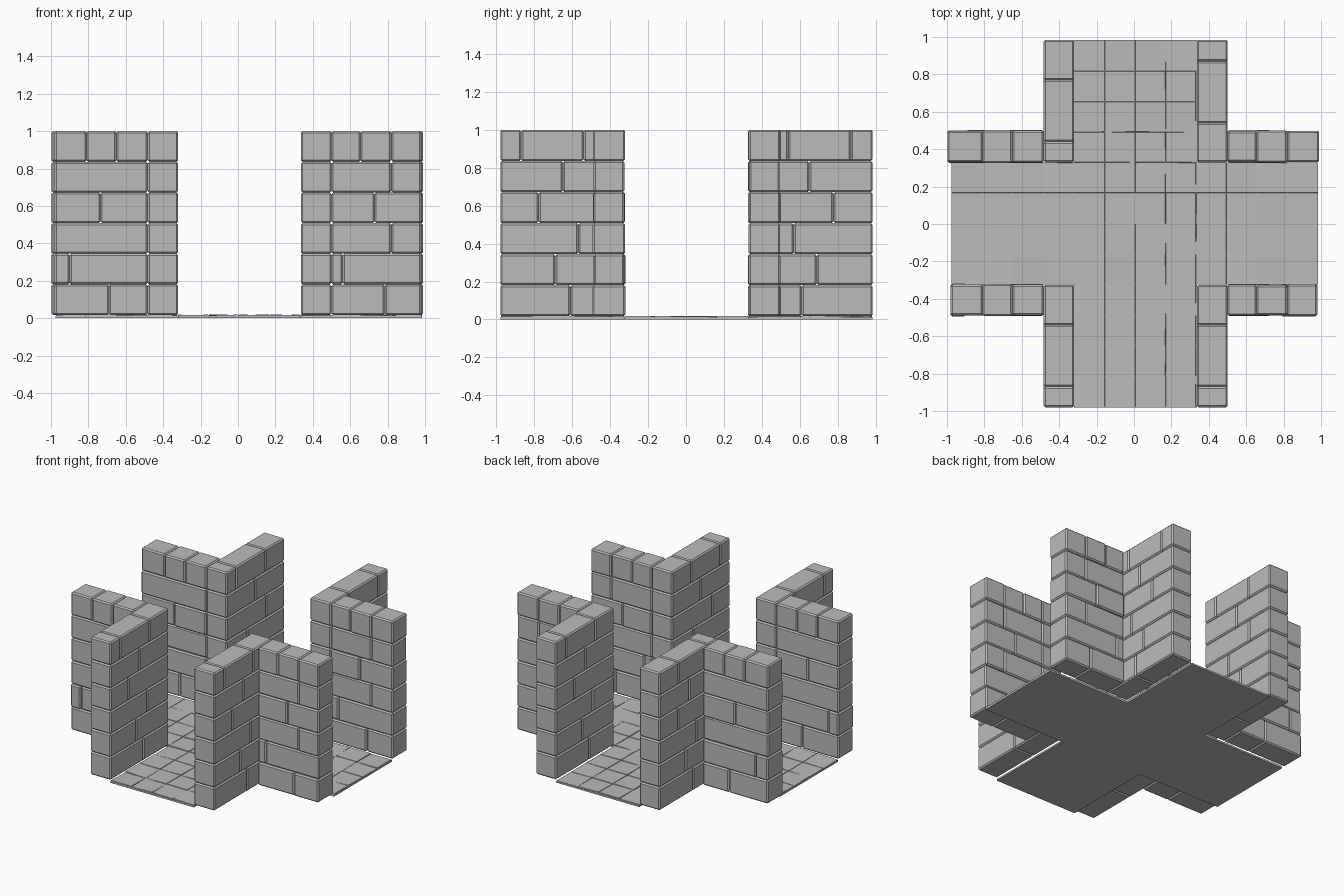
import bpy, bmesh, random
from mathutils import Vector

random.seed(4)
old = bpy.data.objects.get("Cube")
if old:
    bpy.data.objects.remove(old, do_unlink=True)


def material(name, rgb):
    m = bpy.data.materials.new(name)
    m.use_nodes = True
    m.diffuse_color = (*rgb, 1)
    bsdf = m.node_tree.nodes["Principled BSDF"]
    bsdf.inputs["Base Color"].default_value = (*rgb, 1)
    bsdf.inputs["Roughness"].default_value = 0.9
    return m


STONE = material("grey stone", (0.5, 0.5, 0.5))


def add_box(bm, lo, hi, bevel=0.0):
    """Axis-aligned block with optional chamfered edges."""
    lo, hi = Vector(lo), Vector(hi)
    verts = bmesh.ops.create_cube(bm, size=1)["verts"]
    for v in verts:
        v.co = (lo + hi) / 2 + v.co * (hi - lo)
    if bevel:
        edges = list({e for v in verts for e in v.link_edges})
        bmesh.ops.bevel(bm, geom=edges, offset=bevel, segments=1, affect='EDGES')
    return verts


def finish(bm, name):
    bmesh.ops.recalc_face_normals(bm, faces=bm.faces)
    mesh = bpy.data.meshes.new(name)
    bm.to_mesh(mesh)
    bm.free()
    mesh.materials.append(STONE)
    obj = bpy.data.objects.new(name, mesh)
    bpy.context.collection.objects.link(obj)
    return obj


BASE, COURSE = 0.017, 0.1638


def brick_wall(name, axis, across, start, end, joints, wobble=0.0):
    """Six courses running along an axis; joints lists the cuts of each course."""
    bm = bmesh.new()
    for row, cuts in enumerate(joints):
        stops = sorted([start, end, *cuts])
        z0 = BASE + row * COURSE
        for a, b in zip(stops, stops[1:]):
            grow = random.uniform(-wobble, wobble)
            lo = [across[0] - grow, across[0] - grow, z0]
            hi = [across[1] + grow, across[1] + grow, z0 + COURSE]
            lo[axis], hi[axis] = a, b
            add_box(bm, lo, hi, 0.009)
    return finish(bm, name)


# Long walls beside the front and back passages
long_cuts = [[.61], [.69], [.568], [.778], [.65], [.54, .87]]
back_left_cuts = long_cuts[:5] + [[.44, .77]]
left_span, right_span = (-.483, -.32), (.337, .5)
for side, span in (("right", left_span), ("left", right_span)):
    brick_wall("front_passage_wall_" + side, 1, span, -.98, -.325,
               [[-c for c in row] for row in long_cuts])
    brick_wall("back_passage_wall_" + side, 1, span, .33, .985,
               back_left_cuts if side == "right" else long_cuts)

# Short walls beside the side passages
left_cuts = [[-.69], [-.9], [], [-.735], [], [-.81, -.65]]
right_cuts = [[.785], [.56], [.82], [.73], [.82], [.655, .82]]
front_span, back_span = (-.49, -.323), (.33, .498)
brick_wall("front_side_wall_right", 0, front_span, -.98, -.483, left_cuts, .004)
brick_wall("front_side_wall_left", 0, front_span, .5, .98, right_cuts, .004)
brick_wall("back_side_wall_right", 0, back_span, -.997, -.483, left_cuts, .004)
brick_wall("back_side_wall_left", 0, back_span, .5, .99, right_cuts, .004)

# Floor slab: a flat cross under the paving
bm = bmesh.new()
x0, x1, y0, y1 = -.32, .337, -.323, .33
cross = [(x0, -.98), (x1, -.98), (x1, y0), (.985, y0), (.985, y1), (x1, y1),
         (x1, .985), (x0, .985), (x0, y1), (-.975, y1), (-.975, y0), (x0, y0)]
slab = bm.faces.new([bm.verts.new((x, y, 0)) for x, y in cross])
top = bmesh.ops.extrude_face_region(bm, geom=[slab])["geom"]
for v in top:
    if isinstance(v, bmesh.types.BMVert):
        v.co.z = .012
finish(bm, "floor_slab")

# Paving: slightly tilted square tiles filling the cross
bm = bmesh.new()
step = .98 / 6
for i in range(12):
    for j in range(12):
        if not (4 <= i < 8 or 4 <= j < 8):
            continue
        x, y = -.975 + i * step, -.978 + j * step
        verts = add_box(bm, (x, y, .004), (x + step, y + step, .016))
        for v in verts:
            if v.co.z > .01:
                v.co.z += random.uniform(-.003, .003)
                # narrow joint around each tile top
                v.co.x += .002 if v.co.x < x + step / 2 else -.002
                v.co.y += .002 if v.co.y < y + step / 2 else -.002
finish(bm, "floor_tiles")
